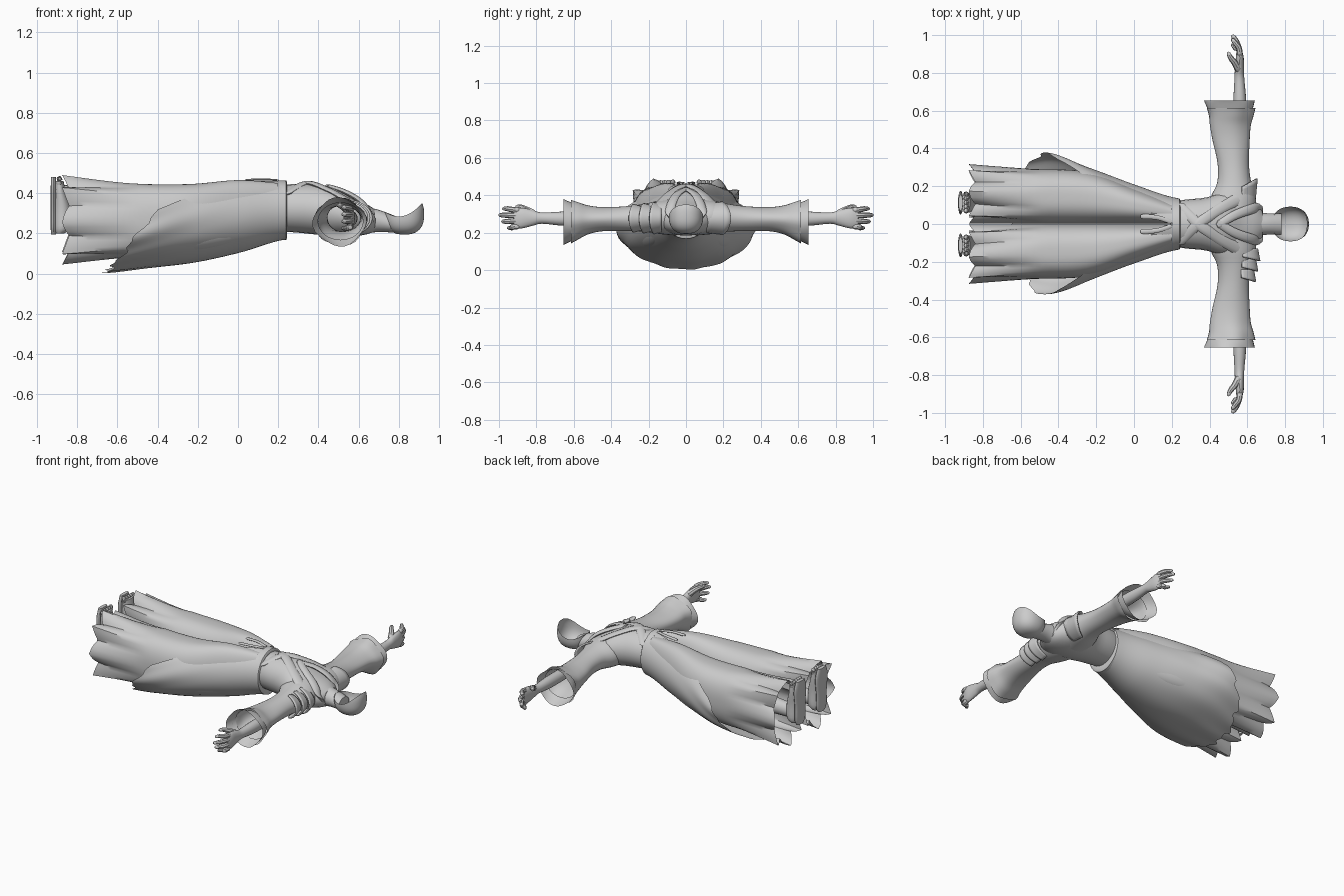
import bpy, bmesh, math
from mathutils import Vector

if "Cube" in bpy.data.objects:
    bpy.data.objects.remove(bpy.data.objects["Cube"])

grey = bpy.data.materials.new("cloth grey")
grey.diffuse_color = (0.6, 0.6, 0.6, 1)
grey.use_nodes = True
grey.node_tree.nodes["Principled BSDF"].inputs["Base Color"].default_value = grey.diffuse_color


def sample(keys, t):
    """Smooth interpolation through key tuples, t in 0..1."""
    f = t * (len(keys) - 1)
    i = min(int(f), len(keys) - 2)
    f -= i
    p = [keys[max(0, min(len(keys) - 1, j))] for j in (i - 1, i, i + 1, i + 2)]
    return [b + 0.5 * f * (c - a + f * (2*a - 5*b + 4*c - d + f * (3*(b - c) + d - a)))
            for a, b, c, d in zip(*p)]


def power(v, e):
    return math.copysign(abs(v) ** e, v)


def finish(name, bm):
    bmesh.ops.remove_doubles(bm, verts=bm.verts, dist=1e-5)
    bmesh.ops.recalc_face_normals(bm, faces=bm.faces)
    me = bpy.data.meshes.new(name)
    bm.to_mesh(me)
    bm.free()
    me.materials.append(grey)
    ob = bpy.data.objects.new(name, me)
    bpy.context.collection.objects.link(ob)
    bpy.context.view_layer.objects.active = ob
    for o in bpy.context.selected_objects:
        o.select_set(False)
    ob.select_set(True)
    bpy.ops.object.shade_smooth_by_angle(angle=math.radians(40))
    return ob


def grid(name, nu, nv, f, closed=False, caps=False):
    """Surface from f(u, v); closed wraps v, caps fills both ends."""
    bm = bmesh.new()
    cols = nv if closed else nv + 1
    rows = [[bm.verts.new(f(i / nu, j / nv)) for j in range(cols)] for i in range(nu + 1)]
    for a, b in zip(rows, rows[1:]):
        for j in range(nv):
            k = (j + 1) % cols
            bm.faces.new((a[j], a[k], b[k], b[j]))
    if caps:
        bm.faces.new(rows[0])
        bm.faces.new(rows[-1])
    return finish(name, bm)


def loft(name, axis, keys, nu=20, nv=24, caps=True, s=1, wave=0, n=5):
    """Elliptic loft; keys = (position, centre a, radius a, centre b, radius b)."""
    def f(u, v):
        p, ca, ra, cb, rb = sample(keys, u)
        a = v * math.tau
        k = 1 + wave * u * u * math.sin(n * a + 1)
        A, B = ca + ra * k * math.cos(a), cb + rb * k * math.sin(a)
        x, y, z = {'x': (p, A, B), 'y': (A, p, B), 'z': (A, B, p)}[axis]
        return (x, y * s, z)
    return grid(name, nu, nv, f, True, caps)


def tube(name, pts, s=1, nu=14, nv=10, flat=1):
    """Tapered tube through (x, y, z, radius); flat squashes it in its thin direction."""
    def f(u, v):
        c = sample(pts, u)
        d = Vector(sample(pts, min(1, u + .02))[:3]) - Vector(sample(pts, max(0, u - .02))[:3])
        side = d.cross(Vector((0, 0, 1)))
        if side.length < 1e-5:
            side = Vector((0, 1, 0))
        side.normalize()
        up = side.cross(d).normalized()
        r = c[3] * (1 if 0 < u < 1 else .6)
        a = v * math.tau
        p = Vector(c[:3]) + side * r * math.cos(a) + up * r * flat * math.sin(a)
        return (p.x, p.y * s, p.z)
    return grid(name, nu, nv, f, True, True)


# Torso and neck
loft("torso", 'x', [(.19, 0, .115, .325, .115), (.28, 0, .13, .325, .12), (.38, 0, .14, .32, .125),
                    (.48, 0, .17, .305, .12), (.57, 0, .17, .28, .095), (.64, 0, .12, .27, .075),
                    (.68, 0, .07, .265, .055)])
loft("neck", 'x', [(.62, 0, .07, .265, .068), (.70, 0, .057, .262, .055), (.78, 0, .055, .245, .042)], 8)


# Head: rounded bowl cut off by a concave face opening
def head_point(e, a):
    c = power(math.cos(e), .8)
    return Vector((.828 + .098 * c * power(math.cos(a), .9), .092 * c * power(math.sin(a), .9),
                   .294 + .1 * power(math.sin(e), .8)))


def head_shape(u, v):
    a, lo, hi = v * math.tau, -math.pi / 2, 1.4
    for _ in range(24):
        mid = (lo + hi) / 2
        p = head_point(mid, a)
        if p.z < .284 + 5 * (p.x - .8) ** 2:
            lo = mid
        else:
            hi = mid
    return head_point(-math.pi / 2 + u * (lo + math.pi / 2), a)


grid("head_shell", 16, 40, head_shape, True)


# Outer robe skirt, open along the front with a slanting ragged hem
robe_keys = [(.24, .135, .17, .46), (.02, .205, .105, .47), (-.2, .29, .055, .47), (-.43, .372, .028, .47),
             (-.67, .37, .003, .50)]


def robe_shape(u, v):
    v = 2 * v - 1
    end = -.655 + .25 * v * v + .014 * math.sin(19 * v) + .01 * math.sin(43 * v + 1)
    x = .24 + (end - .24) * u
    _, w, low, top = sample(robe_keys, (.24 - x) / .91)
    a = v * (3.1 - 1.9 * (.24 - x))
    k = 1 + .012 * u * u * math.sin(23 * v)
    return (x, w * k * math.sin(a), max(.003, (low + top) / 2 - (top - low) / 2 * k * math.cos(a)))


grid("robe_skirt", 26, 64, robe_shape)
loft("waist_band", 'x', [(.20, 0, .135, .315, .148), (.24, 0, .135, .315, .147), (.245, 0, .12, .32, .125)], 4, 40)


# Wide pleated trouser leg: keys = x, outer y, lower z, upper z
leg_keys = [(.2, .115, .22, .45), (0, .19, .15, .465), (-.25, .275, .10, .445), (-.55, .29, .08, .45),
            (-.875, .315, .045, .49)]


def trouser(s):
    def f(u, v):
        x, w, low, top = sample(leg_keys, u)
        t = max(0, (u - .7) / .3)
        a = v * math.tau + .35
        pleat = abs(((v * 8) % 1) * 2 - 1)                # sharp zigzag round the hem
        k = 1 - .25 * t * pleat
        c, sn = math.cos(a), math.sin(a)
        c = power(c, .75)
        sn = power(sn, .85)
        mid = .27
        h = (top - mid) if sn > 0 else (mid - low)
        return (x + .035 * t * pleat, s * (w / 2 + .002 + w / 2 * k * c), mid + h * k * sn)
    grid("trouser_leg", 30, 64, f, True)


for s in (1, -1):
    trouser(s)

    # Feet pointing up, with sole, toes and ankle
    loft("foot", 'z', [(.20, -.885, .022, .112, .035), (.23, -.875, .042, .112, .05), (.32, -.875, .042, .112, .05),
                       (.40, -.885, .03, .113, .055), (.46, -.89, .022, .113, .055)], 14, 20, s=s)
    loft("sole", 'z', [(.195, -.918, .012, .112, .033), (.23, -.918, .014, .112, .053), (.32, -.918, .014, .112, .053),
                       (.42, -.918, .014, .113, .063), (.48, -.918, .012, .113, .042)], 12, 20, s=s)
    for i in range(5):
        y = .07 + .022 * i
        tube("toe", [(-.893, y, .44, .013), (-.887, y, .465, .014), (-.895, y, .482 - .003 * i, .01)], s, 6, 8)
    loft("ankle", 'x', [(-.87, .11, .04, .26, .045), (-.75, .11, .045, .265, .05), (-.55, .11, .06, .27, .07)],
         8, 16, s=s)

    # Sleeve with flared double cuff
    loft("sleeve", 'y', [(.05, .51, .13, .285, .10), (.14, .525, .12, .283, .09), (.22, .53, .09, .28, .075),
                         (.32, .525, .083, .275, .066), (.44, .513, .098, .272, .064), (.52, .508, .108, .268, .076),
                         (.575, .512, .118, .262, .098), (.615, .51, .128, .257, .115)],
         28, 32, False, s, .05)
    loft("cuff", 'y', [(.59, .51, .112, .26, .092), (.62, .508, .122, .258, .105), (.655, .505, .13, .257, .118)],
         8, 32, False, s, .05, 4)

    # Forearm, palm, fingers and thumb
    loft("forearm", 'y', [(.50, .56, .035, .275, .038), (.65, .56, .034, .275, .038), (.77, .558, .026, .278, .03),
                          (.82, .558, .024, .279, .042), (.88, .56, .021, .278, .055), (.92, .557, .014, .277, .05)],
         20, 16, s=s)
    for i, tip in enumerate((.955, .985, 1, .98)):
        z = .235 + .028 * i
        zt = .277 + (z - .277) * 1.22
        tube("finger", [(.56, .89, z, .016), (.556, .93, (z + zt) / 2, .015),
                        (.538, tip - .025, zt, .0135), (.518, tip, zt, .009)], s, 9, 8)
    tube("thumb", [(.556, .81, .30, .02), (.535, .85, .322, .017), (.512, .88, .336, .014),
                   (.497, .91, .34, .009)], s, 9, 8)

    # Crossed chest lapel and neck collar
    tube("lapel", [(.235, -.10, .395, .028), (.34, 0, .45, .028), (.45, .075, .415, .03),
                   (.55, .13, .36, .033), (.61, .16, .325, .03)], s, 24, 10, .4)
    tube("collar", [(.44, -.01, .438, .02), (.53, .045, .408, .024), (.61, .075, .36, .026),
                    (.655, .085, .30, .025), (.66, .05, .235, .022), (.66, -.01, .21, .02)], s, 22, 10, .45)
    # Waist ties
    tube("waist_tie", [(.20, .01, .465, .012), (.12, .035, .468, .012), (.035, .04, .465, .014)], s, 8, 8, .4)


# Shoulder pieces: one cloth flap, and three overlapping plates on the other side
def shoulder(name, y0, width, radius, height):
    def f(u, v):
        a = (v - .5) * 2.5
        r = .012 * u
        return (.535 + (radius + r) * math.cos(a), y0 + width * u * (.5 + .5 * math.cos(a)),
                .277 + (height + r) * math.sin(a))
    ob = grid(name, 5, 18, f)
    ob.modifiers.new("thickness", 'SOLIDIFY').thickness = .01


shoulder("shoulder_flap", .11, .13, .108, .083)
for i in range(3):
    shoulder("shoulder_plate", -.13 - .055 * i, -.065, .122 - .011 * i, .08 - .005 * i)
